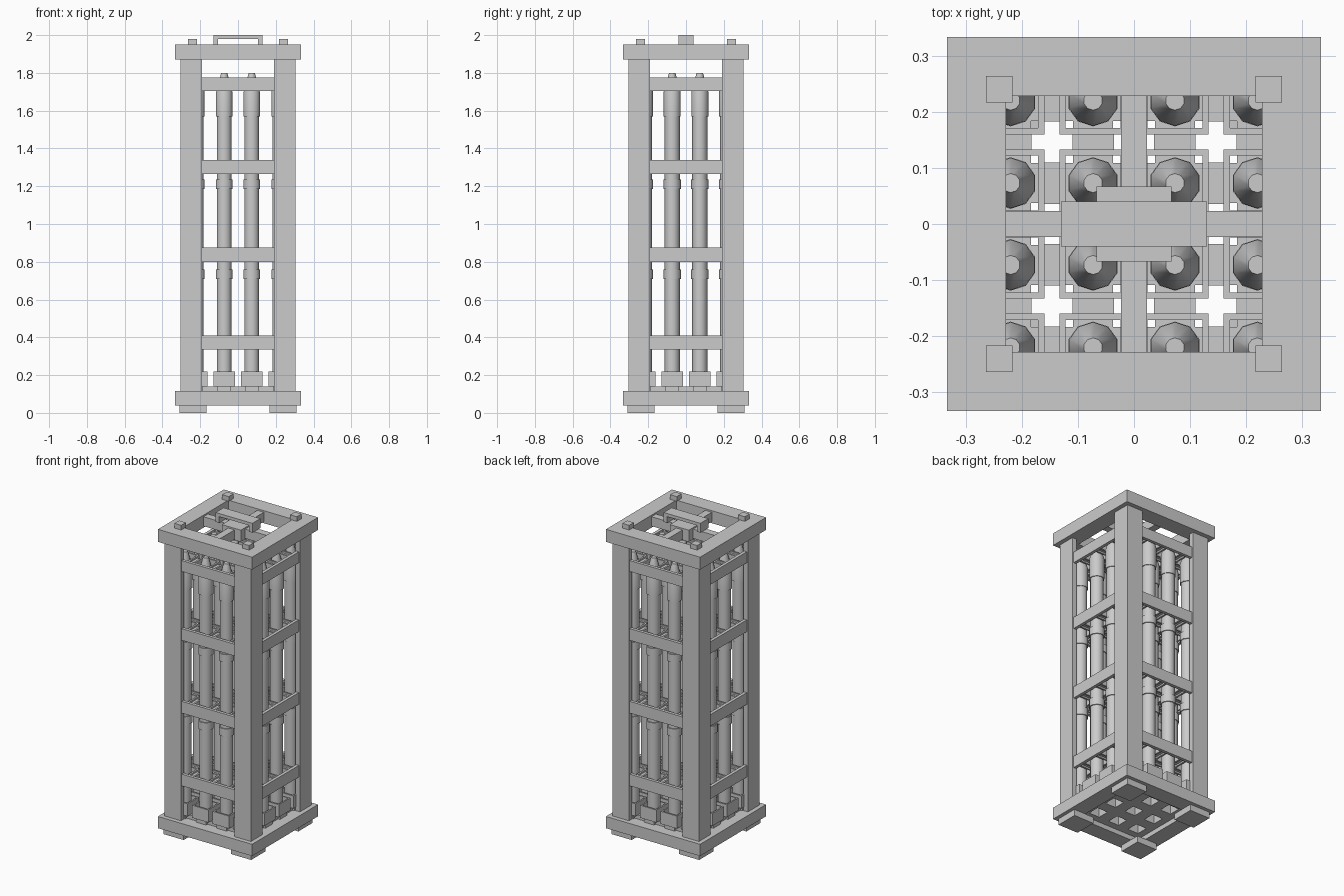
import bpy, bmesh, math
from mathutils import Matrix, Vector

if "Cube" in bpy.data.objects:
    bpy.data.objects.remove(bpy.data.objects["Cube"])

grey = bpy.data.materials.new("plain_grey")
grey.use_nodes = True
colour = (0.6, 0.6, 0.6, 1)
grey.diffuse_color = colour
grey.node_tree.nodes["Principled BSDF"].inputs["Base Color"].default_value = colour

SIGNS = (-1, 1)
ROWS = (-0.22, -0.073, 0.073, 0.22)
CELLS = [(x, y) for x in ROWS for y in ROWS]
CORNERS = [(x, y) for x in SIGNS for y in SIGNS]
RAILS = ((0.335, 0.41), (0.8, 0.875), (1.265, 1.34), (1.705, 1.775))


def finish(name, bm):
    mesh = bpy.data.meshes.new(name)
    bm.to_mesh(mesh)
    bm.free()
    mesh.materials.append(grey)
    obj = bpy.data.objects.new(name, mesh)
    bpy.context.collection.objects.link(obj)
    return obj


def box(bm, x0, x1, y0, y1, z0, z1):
    centre = Vector((x0 + x1, y0 + y1, z0 + z1)) / 2
    size = (abs(x1 - x0), abs(y1 - y0), abs(z1 - z0), 1)
    bmesh.ops.create_cube(bm, size=1, matrix=Matrix.Translation(centre) @ Matrix.Diagonal(size))


def prism(bm, points, z0, z1):
    face = bm.faces.new([bm.verts.new((x, y, z0)) for x, y in points])
    top = bmesh.ops.extrude_face_region(bm, geom=[face])["geom"]
    bmesh.ops.translate(bm, verts=[v for v in top if isinstance(v, bmesh.types.BMVert)],
                        vec=(0, 0, z1 - z0))
    bmesh.ops.recalc_face_normals(bm, faces=bm.faces)


def square_frame(bm, cx, cy, inner, outer, z0, z1):
    for s in SIGNS:
        box(bm, cx - outer, cx + outer, cy + s * inner, cy + s * outer, z0, z1)
        box(bm, cx + s * inner, cx + s * outer, cy - inner, cy + inner, z0, z1)


# Base and top rings
for name, inner, z0, z1 in (("base_ring", 0.228, 0.04, 0.115), ("top_ring", 0.228, 1.87, 1.95)):
    bm = bmesh.new()
    square_frame(bm, 0, 0, inner, 0.333, z0, z1)
    finish(name, bm)

# Feet and top locating blocks
for name, a, b, z0, z1 in (("feet", 0.167, 0.31, 0, 0.04), ("corner_blocks", 0.217, 0.264, 1.95, 1.98)):
    bm = bmesh.new()
    for sx, sy in CORNERS:
        box(bm, sx * a, sx * b, sy * a, sy * b, z0, z1)
    finish(name, bm)

# Angle section corner posts
a, b, t = 0.19, 0.305, 0.275
bm = bmesh.new()
for sx, sy in CORNERS:
    outline = ((a, b), (b, b), (b, a), (t, a), (t, t), (a, t))
    prism(bm, [(sx * x, sy * y) for x, y in outline], 0.115, 1.87)
finish("corner_posts", bm)

# Side rails and the guide grid behind each level
for i, (z0, z1) in enumerate(RAILS):
    bm = bmesh.new()
    square_frame(bm, 0, 0, 0.277, 0.297, z0, z1)
    finish("side_rails_%d" % (i + 1), bm)
    bm = bmesh.new()
    for x, y in CELLS:
        square_frame(bm, x, y, 0.049, 0.06, z0 + 0.01, z1 - 0.01)
    for r in ROWS:
        for c in (-0.147, 0, 0.147):
            box(bm, c - 0.014, c + 0.014, r - 0.037, r + 0.037, z0 + 0.02, z1 - 0.02)
            box(bm, r - 0.037, r + 0.037, c - 0.014, c + 0.014, z0 + 0.02, z1 - 0.02)
    finish("rod_guides_%d" % (i + 1), bm)

# Bottom support grid and rod sockets
bm = bmesh.new()
for r in ROWS:
    box(bm, r - 0.036, r + 0.036, -0.27, 0.27, 0.07, 0.14)
    box(bm, -0.27, 0.27, r - 0.036, r + 0.036, 0.07, 0.14)
finish("support_grid", bm)
bm = bmesh.new()
for x, y in CELLS:
    square_frame(bm, x, y, 0.049, 0.058, 0.14, 0.22)
finish("rod_sockets", bm)

# Rods with collars and tapered tips
profile = [(0.04, 0.14)]
for z in (0.71, 1.185):
    profile += [(0.04, z), (0.046, z), (0.046, z + 0.05), (0.04, z + 0.05)]
profile += [(0.04, 1.57), (0.045, 1.57), (0.045, 1.7), (0.017, 1.8)]
SIDES = 10
bm = bmesh.new()
for x, y in CELLS:
    rings = []
    for r, z in profile:
        angles = [math.tau * (k / SIDES + 0.25) for k in range(SIDES)]
        rings.append([bm.verts.new((x + r * math.cos(t), y + r * math.sin(t), z)) for t in angles])
    for low, high in zip(rings, rings[1:]):
        for k in range(SIDES):
            n = (k + 1) % SIDES
            bm.faces.new((low[k], low[n], high[n], high[k]))
    bm.faces.new(rings[0][::-1])
    bm.faces.new(rings[-1])
rods = finish("rods", bm)
bpy.ops.object.select_all(action="DESELECT")
rods.select_set(True)
bpy.context.view_layer.objects.active = rods
bpy.ops.object.shade_smooth_by_angle(angle=math.radians(40))

# Top cross beams, centre plate and lifting handle
bm = bmesh.new()
box(bm, -0.228, 0.228, -0.023, 0.023, 1.88, 1.94)
box(bm, -0.023, 0.023, -0.228, 0.228, 1.88, 1.94)
finish("top_cross_beams", bm)
bm = bmesh.new()
box(bm, -0.067, 0.067, -0.067, 0.067, 1.875, 1.95)
finish("centre_plate", bm)
bm = bmesh.new()
box(bm, -0.13, 0.13, -0.04, 0.04, 1.98, 2.0)
for s in SIGNS:
    box(bm, s * 0.105, s * 0.13, -0.04, 0.04, 1.94, 1.98)
finish("lifting_handle", bm)
